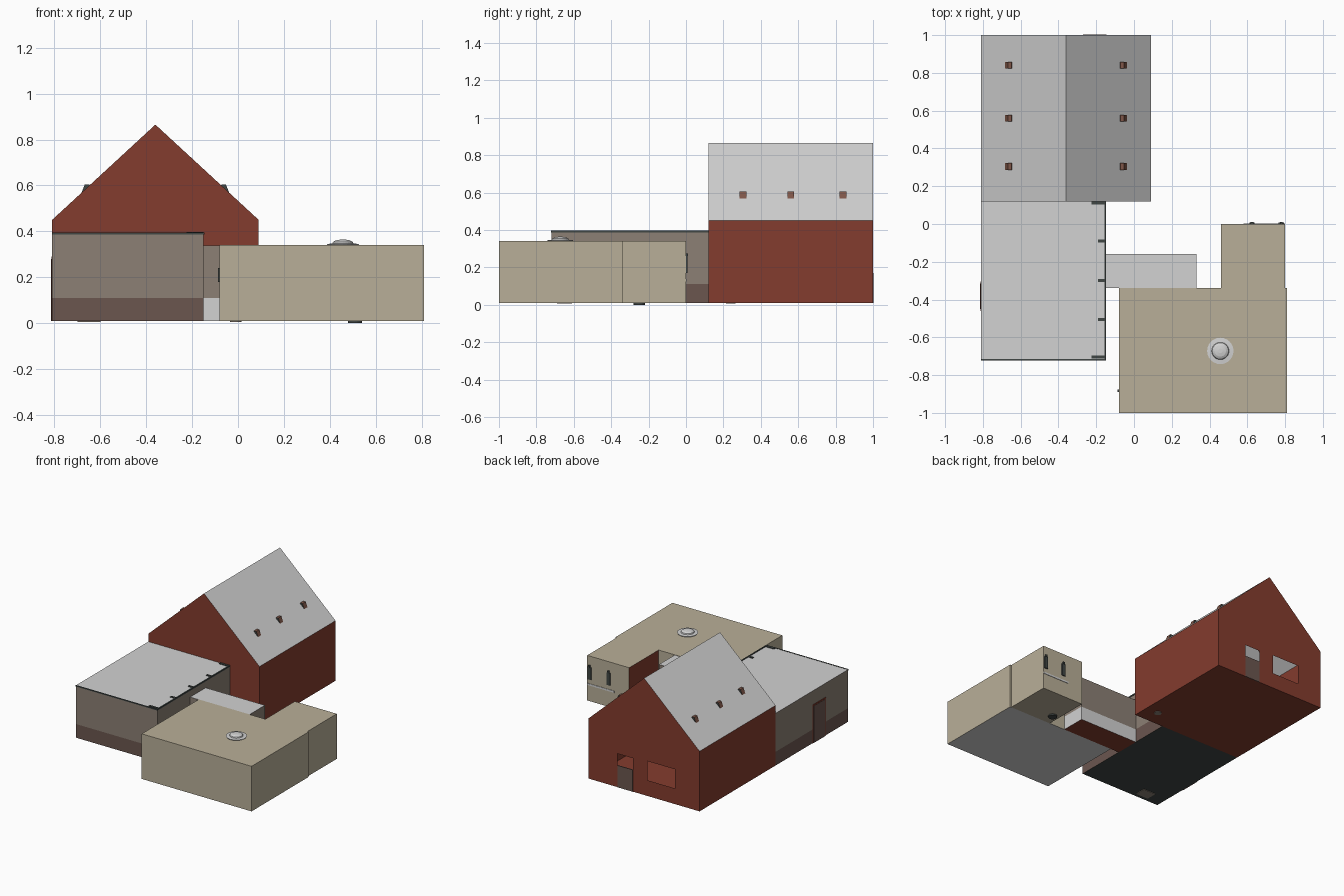
import bpy, bmesh, math
from mathutils import Vector

if "Cube" in bpy.data.objects:
    bpy.data.objects.remove(bpy.data.objects["Cube"])


def mat(name, hexcol):
    rgb = [int(hexcol[i:i + 2], 16) / 255 for i in (0, 2, 4)]
    lin = [c / 12.92 if c < 0.04045 else ((c + 0.055) / 1.055) ** 2.4 for c in rgb]
    m = bpy.data.materials.new(name)
    m.diffuse_color = (*lin, 1)
    m.use_nodes = True
    m.node_tree.nodes["Principled BSDF"].inputs["Base Color"].default_value = m.diffuse_color
    return m


RED = mat("barn red", "843C2E")
ROOF = mat("light grey", "D2D2D2")
TAN = mat("tan", "B9AF98")
STONE = mat("grey brown", "8C8075")
BROWN = mat("dark brown", "6B564F")
DARK = mat("charcoal", "404644")
DORMER = mat("dormer brown", "7E5648")


def finish(name, bm, mats, rule=None):
    bm.normal_update()
    if rule:
        for f in bm.faces:
            f.material_index = rule(f.normal, f.calc_center_median())
    me = bpy.data.meshes.new(name)
    bm.to_mesh(me)
    bm.free()
    for m in mats:
        me.materials.append(m)
    ob = bpy.data.objects.new(name, me)
    bpy.context.collection.objects.link(ob)
    return ob


def box(name, x, y, z, mats, rule=None, cut_z=None):
    bm = bmesh.new()
    bmesh.ops.create_cube(bm, size=1)
    for v in bm.verts:
        v.co = Vector([r[0] + (c + 0.5) * (r[1] - r[0]) for c, r in zip(v.co, (x, y, z))])
    if cut_z:
        bmesh.ops.bisect_plane(bm, geom=bm.verts[:] + bm.edges[:] + bm.faces[:],
                               plane_co=(0, 0, cut_z), plane_no=(0, 0, 1))
    return finish(name, bm, mats, rule)


def lathe(name, center, profile, mats, rule=None, n=24):
    # closed round shape from (radius, height) points, bottom to top
    bm = bmesh.new()
    rings = [[bm.verts.new((center[0] + r * math.cos(2 * math.pi * i / n),
                            center[1] + r * math.sin(2 * math.pi * i / n), z))
              for i in range(n)] for r, z in profile]
    for a, b in zip(rings, rings[1:]):
        for i in range(n):
            j = (i + 1) % n
            bm.faces.new((a[i], a[j], b[j], b[i]))
    bm.faces.new(rings[0][::-1])
    bm.faces.new(rings[-1])
    return finish(name, bm, mats, rule)


# ---- gabled barn: hollow shell with a window and door opening in the back wall
X0, X1, XM, Y0, Y1, ZB, ZE, ZR = -0.81, 0.09, -0.36, 0.12, 1.0, 0.01, 0.45, 0.865
bm = bmesh.new()


def face(*pts):
    bm.faces.new([bm.verts.new(p) for p in pts])


face((X0, Y0, ZB), (X1, Y0, ZB), (X1, Y0, ZE), (XM, Y0, ZR), (X0, Y0, ZE))
face((X0, Y1, ZB), (X1, Y1, ZB), (X1, Y0, ZB), (X0, Y0, ZB))
face((X0, Y1, ZB), (X0, Y0, ZB), (X0, Y0, ZE), (X0, Y1, ZE))
face((X1, Y0, ZB), (X1, Y1, ZB), (X1, Y1, ZE), (X1, Y0, ZE))
face((X0, Y0, ZE), (XM, Y0, ZR), (XM, Y1, ZR), (X0, Y1, ZE))
face((XM, Y0, ZR), (X1, Y0, ZE), (X1, Y1, ZE), (XM, Y1, ZR))
face((X1, Y1, ZE), (X0, Y1, ZE), (XM, Y1, ZR))
WIN, PANE = (-0.61, -0.39, 0.125, 0.265), (-0.27, -0.145, 0.17, 0.255)
xs = [X0, WIN[0], WIN[1], PANE[0], PANE[1], X1]
zs = [ZB, WIN[2], PANE[2], PANE[3], WIN[3], ZE]
for xa, xb in zip(xs, xs[1:]):
    for za, zb in zip(zs, zs[1:]):
        cx, cz = (xa + xb) / 2, (za + zb) / 2
        if not any(h[0] < cx < h[1] and h[2] < cz < h[3] for h in (WIN, PANE)):
            face((xb, Y1, za), (xa, Y1, za), (xa, Y1, zb), (xb, Y1, zb))
bmesh.ops.remove_doubles(bm, verts=bm.verts[:], dist=1e-5)
finish("barn", bm, [RED, ROOF], lambda n, c: 1 if 0.3 < n.z < 0.95 else 0)
box("barn_door_panel", (PANE[0], PANE[1]), (0.996, 1.002), (ZB, PANE[2]), [BROWN])

# ---- roof vents on both slopes
for side in (-1, 1):
    for i, y in enumerate((0.305, 0.56, 0.84)):
        bm = bmesh.new()
        prof = [(0.325, 0.56), (0.307, 0.605), (0.288, 0.605), (0.285, 0.595)]
        ends = [[bm.verts.new((XM + side * dx, y + s, z)) for dx, z in prof]
                for s in (-0.018, 0.018)]
        bm.faces.new(ends[0])
        bm.faces.new(ends[1][::-1])
        for k in range(4):
            j = (k + 1) % 4
            bm.faces.new((ends[0][k], ends[1][k], ends[1][j], ends[0][j]))
        bmesh.ops.recalc_face_normals(bm, faces=bm.faces[:])
        finish(f"roof_vent_{'left' if side < 0 else 'right'}_{i}", bm, [DORMER, DARK],
               lambda n, c: 1 if abs(n.y) > 0.5 else 0)


# ---- flat-roofed wing with a darker plinth
def wing_rule(n, c):
    if n.z > 0.5:
        return 2
    if n.z < -0.5:
        return 3
    return 1 if c.z < 0.11 else 0


box("flat_wing", (-0.81, -0.15), (-0.72, 0.12), (0.01, 0.392),
    [STONE, BROWN, ROOF, DARK], wing_rule, 0.11)
box("wing_roof_edge_right", (-0.156, -0.147), (-0.722, 0.12), (0.386, 0.396), [DARK])
box("wing_roof_edge_front", (-0.81, -0.15), (-0.723, -0.716), (0.386, 0.394), [DARK])
for i, y in enumerate((0.11, -0.09, -0.3, -0.505, -0.705)):
    box(f"roof_bracket_{i}", (-0.225 if i in (0, 4) else -0.19, -0.15),
        (y - 0.008, y + 0.008), (0.388, 0.397), [DARK])
box("wing_door_frame", (-0.813, -0.808), (-0.46, -0.305), (0.01, 0.29), [RED])
box("wing_door", (-0.815, -0.808), (-0.45, -0.315), (0.01, 0.28), [BROWN])

# ---- low link corridor
box("corridor", (-0.15, 0.33), (-0.34, -0.16), (0.01, 0.338),
    [STONE, ROOF, RED],
    lambda n, c: 2 if n.z < -0.5 else 1 if n.z > 0.5 or c.z < 0.11 else 0, 0.11)

# ---- tan block and its rear annex
box("tan_block", (-0.08, 0.81), (-1.0, -0.34), (0.01, 0.34), [TAN, ROOF],
    lambda n, c: 1 if n.z < -0.5 else 0)
box("tan_annex", (0.46, 0.80), (-0.34, 0.0), (0.01, 0.34), [TAN, RED],
    lambda n, c: 1 if n.x < -0.5 else 0)

# ---- roof dome on its flange
lathe("roof_dome", (0.457, -0.672),
      [(0.066, 0.338), (0.07, 0.345), (0.046, 0.347), (0.043, 0.354), (0.03, 0.361), (0.012, 0.364)],
      [ROOF])

# ---- fittings on the annex back wall
for i, x in enumerate((0.625, 0.78)):
    box(f"wall_lamp_{i}", (x - 0.014, x + 0.014), (-0.002, 0.007), (0.17, 0.26), [DARK])
    box(f"lamp_cap_{i}", (x - 0.007, x + 0.007), (-0.002, 0.01), (0.26, 0.275), [DARK])
box("wall_rail", (0.58, 0.80), (-0.002, 0.003), (0.125, 0.138), [ROOF])
box("side_lamp", (-0.087, -0.079), (-0.89, -0.875), (0.18, 0.24), [DARK])

# ---- small plates on the undersides
lathe("annex_foot", (0.51, -0.25), [(0.03, 0.0), (0.03, 0.011)], [DARK])
lathe("barn_foot", (-0.01, 0.24), [(0.025, 0.006), (0.025, 0.011)], [STONE])
box("wing_foot", (-0.70, -0.60), (-0.69, -0.61), (0.006, 0.011), [STONE])
